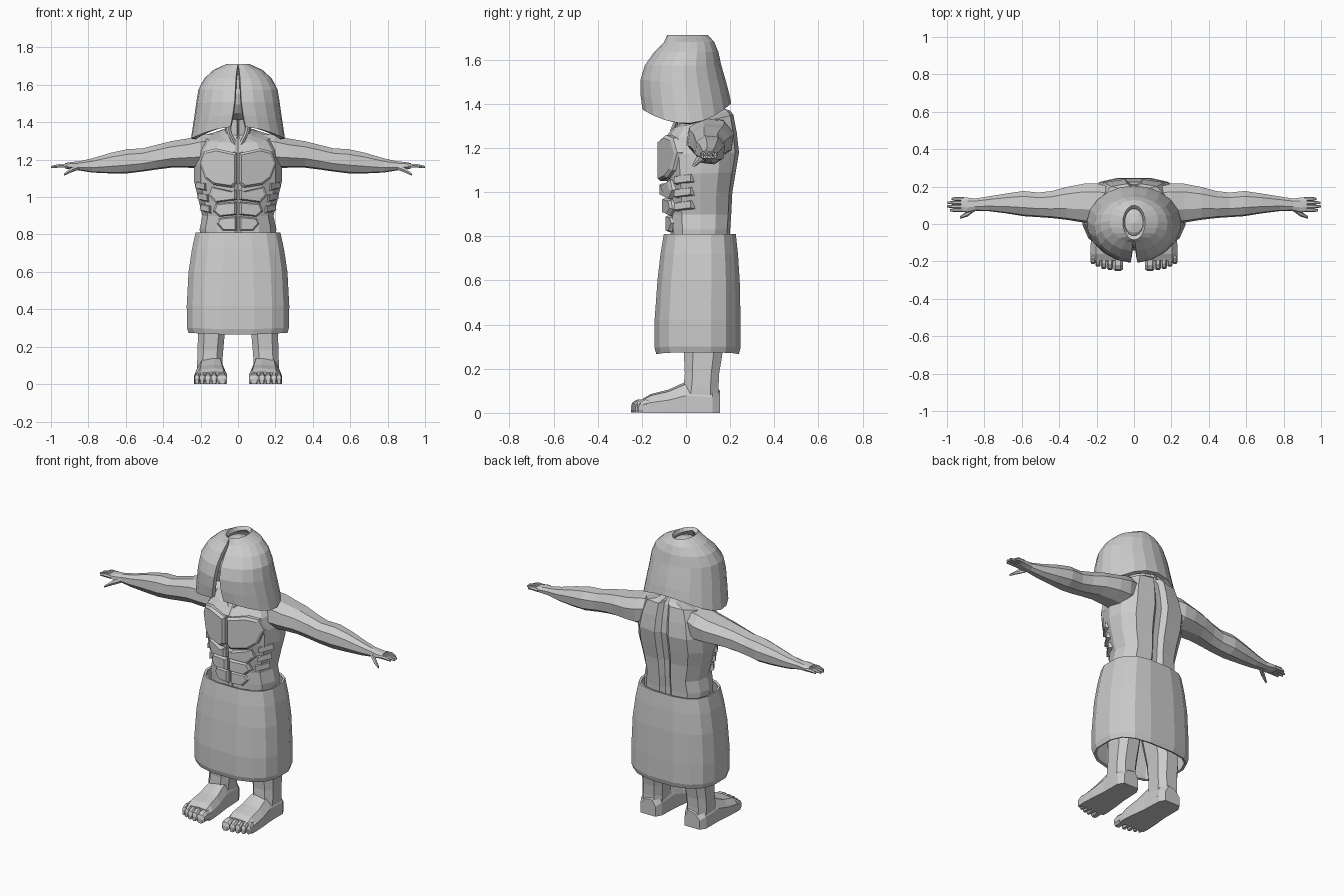
import bpy, bmesh, math
from math import sin, cos, pi

grey = bpy.data.materials.new("stone grey")
grey.diffuse_color = (0.6, 0.6, 0.6, 1)


def finish(name, bm, mirror=False, shell=0, recalc=True):
    """Turn a bmesh into a flat-shaded object, optionally mirrored in x or thickened."""
    bmesh.ops.remove_doubles(bm, verts=bm.verts, dist=0.0005)
    if recalc:
        bmesh.ops.recalc_face_normals(bm, faces=bm.faces)
    me = bpy.data.meshes.new(name)
    bm.to_mesh(me)
    bm.free()
    me.materials.append(grey)
    ob = bpy.data.objects.new(name, me)
    bpy.context.collection.objects.link(ob)
    if mirror:
        m = ob.modifiers.new("mirror", 'MIRROR')
        m.use_mirror_merge = False
    if shell:
        s = ob.modifiers.new("thickness", 'SOLIDIFY')
        s.thickness, s.offset = shell, -1
    return ob


def loft(name, rings, caps=True, closed=True, **kw):
    """Skin a list of equal-length point rings."""
    bm = bmesh.new()
    vs = [[bm.verts.new(p) for p in r] for r in rings]
    n = len(vs[0])
    for a, b in zip(vs, vs[1:]):
        for j in range(n if closed else n - 1):
            k = (j + 1) % n
            bm.faces.new((a[j], a[k], b[k], b[j]))
    if caps:
        bm.faces.new(vs[0][::-1])
        bm.faces.new(vs[-1])
    return finish(name, bm, **kw)


def power(v, e):
    return math.copysign(abs(v) ** e, v)


def oval(n, u0, u1, v0, v1, e=1.0, turn=0.0):
    """Rounded-box outline between two pairs of limits."""
    out = []
    for i in range(n):
        a = 2 * pi * i / n + turn
        out.append(((u0 + u1) / 2 + (u1 - u0) / 2 * power(cos(a), e),
                    (v0 + v1) / 2 + (v1 - v0) / 2 * power(sin(a), e)))
    return out


# Torso: half width, front y, back y, front z, back z
def torso_ring(w, f, b, zf, zb):
    d = b - f
    g = min(0.025, d * 0.1)
    half = [(0, f + 0.012), (0.08 * w, f), (0.55 * w, f + 0.05 * d), (0.85 * w, f + 0.2 * d),
            (w, f + 0.5 * d), (0.93 * w, f + 0.75 * d), (0.68 * w, b - 0.05 * d),
            (0.2 * w, b), (0.08 * w, b - g), (0, b - g)]
    pts = half + [(-x, y) for x, y in half[-2:0:-1]]
    return [(x, y, zf + (zb - zf) * (y - f) / d) for x, y in pts]


loft("torso", [torso_ring(*r) for r in (
    (0.20, -0.07, 0.20, 0.74, 0.74), (0.205, -0.07, 0.20, 0.83, 0.83), (0.19, -0.075, 0.205, 0.90, 0.90),
    (0.215, -0.08, 0.21, 1.00, 1.00), (0.235, -0.09, 0.225, 1.08, 1.09),
    (0.235, -0.10, 0.24, 1.17, 1.18), (0.215, -0.10, 0.23, 1.24, 1.27),
    (0.18, -0.06, 0.215, 1.29, 1.35), (0.10, -0.03, 0.20, 1.31, 1.37), (0.07, -0.01, 0.17, 1.33, 1.38),
    (0.065, -0.02, 0.14, 1.45, 1.45))])


# Chest and belly muscles: bevelled slabs laid on the torso front
def muscle(name, outline, y, depth, inset=0.82):
    cx = sum(p[0] for p in outline) / len(outline)
    cz = sum(p[1] for p in outline) / len(outline)

    def layer(s, off):
        return [(cx + (x - cx) * s, y + off + 1.8 * x * x, cz + (z - cz) * s) for x, z in outline]
    loft(name, [layer(1, depth), layer(1, 0.014), layer(inset, 0)], mirror=True)


muscle("chest_muscle", [(0.006, 1.07), (0.03, 1.05), (0.13, 1.065), (0.175, 1.10), (0.205, 1.18),
                        (0.18, 1.245), (0.12, 1.26), (0.006, 1.235)], -0.13, 0.10, 0.88)
muscle("upper_belly_muscle", [(0.006, 0.985), (0.12, 0.97), (0.155, 1.01), (0.14, 1.055),
                              (0.03, 1.03), (0.006, 1.04)], -0.12, 0.08)
muscle("middle_belly_muscle", [(0.006, 0.905), (0.10, 0.895), (0.135, 0.925), (0.12, 0.965),
                               (0.006, 0.975)], -0.108, 0.07)
muscle("lower_belly_muscle", [(0.006, 0.82), (0.08, 0.82), (0.115, 0.86), (0.10, 0.888),
                              (0.006, 0.897)], -0.092, 0.06)

# Rib muscles along the flanks
for i, z in enumerate((0.94, 1.0, 1.06)):
    loft("flank_muscle", [[(x + 0.012 * i, y, z + h) for x, y, h in ring] for ring in (
        [(0.14, -0.03, -0.03), (0.19, 0.04, -0.015), (0.18, 0.04, 0.03), (0.14, -0.03, 0.015)],
        [(0.155, -0.055, -0.02), (0.205, 0.02, -0.01), (0.20, 0.02, 0.02), (0.155, -0.055, 0.01)])],
        mirror=True)

# Collar tendons either side of the throat
loft("neck_tendon", [[(x + a, y + b, z) for a, b in oval(4, -0.012, 0.012, -0.012, 0.012)]
                     for x, y, z in ((0.015, -0.06, 1.28), (0.045, -0.035, 1.34), (0.065, 0.0, 1.43))],
     mirror=True)


# Arm: x, y limits, z limits
def arm_ring(x, y0, y1, z0, z1):
    return [(x, y, z) for y, z in oval(8, y0, y1, z0, z1, 0.85, 0.25)]


loft("arm", [arm_ring(*r) for r in (
    (0.13, 0.04, 0.20, 1.18, 1.34), (0.20, 0.00, 0.22, 1.15, 1.335), (0.27, 0.005, 0.218, 1.155, 1.315),
    (0.36, 0.02, 0.20, 1.155, 1.30), (0.44, 0.03, 0.178, 1.145, 1.28), (0.51, 0.035, 0.17, 1.135, 1.262),
    (0.59, 0.04, 0.178, 1.125, 1.258), (0.68, 0.055, 0.165, 1.125, 1.238),
    (0.78, 0.068, 0.148, 1.13, 1.208), (0.85, 0.07, 0.137, 1.142, 1.192),
    (0.89, 0.06, 0.142, 1.147, 1.188), (0.925, 0.065, 0.143, 1.152, 1.182))], mirror=True)

# Fingers and thumb
for i, tip in enumerate((0.985, 1.0, 0.997, 0.975)):
    y = 0.074 + 0.02 * i
    loft("finger", [[(x, y + a, z + b) for a, b in oval(6, -r, r, -r, r)]
                    for x, z, r in ((0.91, 1.167, 0.011), (0.955, 1.168, 0.011), (tip, 1.161, 0.006))],
         mirror=True)
loft("thumb", [[(x, y + a, z + b) for a, b in oval(6, -r, r, -r, r)]
               for x, y, z, r in ((0.85, 0.085, 1.16, 0.016), (0.89, 0.055, 1.145, 0.015),
                                  (0.93, 0.035, 1.12, 0.007))], mirror=True)


# Leg: z, x limits, y limits
loft("leg", [[(x, y, z) for x, y in oval(8, x0, x1, y0, y1, 0.7, pi / 8)] for z, x0, x1, y0, y1 in (
    (0.04, 0.075, 0.222, -0.03, 0.155), (0.12, 0.08, 0.222, -0.015, 0.152), (0.18, 0.075, 0.22, -0.01, 0.155),
    (0.28, 0.066, 0.218, -0.015, 0.172), (0.45, 0.04, 0.215, -0.04, 0.18), (0.76, 0.01, 0.20, -0.06, 0.19))],
     mirror=True)

# Foot: y, x limits, top height
loft("foot", [[(x0, y, 0), (x1, y, 0), (x1, y, t * 0.55), (x1 - 0.03, y, t * 0.92),
               ((x0 + x1) / 2 - 0.02, y, t), (x0 + 0.02, y, t * 0.95), (x0, y, t * 0.6)]
              for y, x0, x1, t in ((0.155, 0.10, 0.20, 0.10), (0.12, 0.08, 0.222, 0.13),
                                   (0.0, 0.075, 0.222, 0.142), (-0.08, 0.065, 0.23, 0.105),
                                   (-0.16, 0.058, 0.234, 0.085), (-0.195, 0.06, 0.232, 0.065))],
     mirror=True)

# Toes, the big one on the inside
for x, r, front in ((0.085, 0.027, -0.25), (0.128, 0.017, -0.245), (0.161, 0.016, -0.24),
                    (0.192, 0.015, -0.228), (0.219, 0.013, -0.215)):
    loft("toe", [[(x + a, y, b) for a, b in oval(8, -s, s, 0.0, h, 0.7, pi / 8)]
                 for y, s, h in ((-0.17, r, 0.06), (front + 0.03, r, 0.062),
                                 (front + 0.008, r, 0.05), (front, r * 0.6, 0.03))], mirror=True)

# Kilt: z, half width, front y, back y
loft("kilt", [[(x, y, z + (0.012 * abs(x) / w if z < 0.3 else 0))
               for x, y in oval(16, -w, w, f, b, 0.72, pi / 16)] for z, w, f, b in (
    (0.262, 0.268, -0.137, 0.242), (0.29, 0.277, -0.145, 0.25), (0.42, 0.278, -0.145, 0.25),
    (0.60, 0.268, -0.132, 0.246), (0.72, 0.25, -0.118, 0.238), (0.81, 0.23, -0.103, 0.228))],
     caps=False, shell=0.014, recalc=False)


# Hair: a hollow bell with a front parting and an oval opening on the crown
def hair_ring(z, w, f, b, gap, dip):
    a0 = math.asin(gap / w)
    pts = []
    for i in range(21):
        a = a0 + (2 * pi - 2 * a0) * i / 20
        t = -cos(a)
        rise = dip * (0.065 if t < 0 else 0.09) * t * t
        pts.append((w * sin(a), (f + b) / 2 + (b - f) / 2 * t, z + rise))
    return pts


loft("hair", [hair_ring(*r) for r in (
    (1.312, 0.252, -0.20, 0.205, 0.04, 1), (1.41, 0.237, -0.207, 0.195, 0.028, 0.45),
    (1.50, 0.224, -0.207, 0.178, 0.018, 0.15), (1.575, 0.212, -0.187, 0.16, 0.014, 0),
    (1.635, 0.18, -0.145, 0.147, 0.011, 0), (1.68, 0.13, -0.10, 0.128, 0.006, 0),
    (1.712, 0.06, -0.085, 0.10, 0.0, 0))],
     caps=False, closed=False, shell=0.025, recalc=False)

# Head hidden inside the hair, closing the crown opening
bm = bmesh.new()
bmesh.ops.create_uvsphere(bm, u_segments=12, v_segments=8, radius=1)
for v in bm.verts:
    v.co = (v.co.x * 0.125, 0.005 + v.co.y * 0.135, 1.55 + v.co.z * 0.142)
finish("head", bm)
